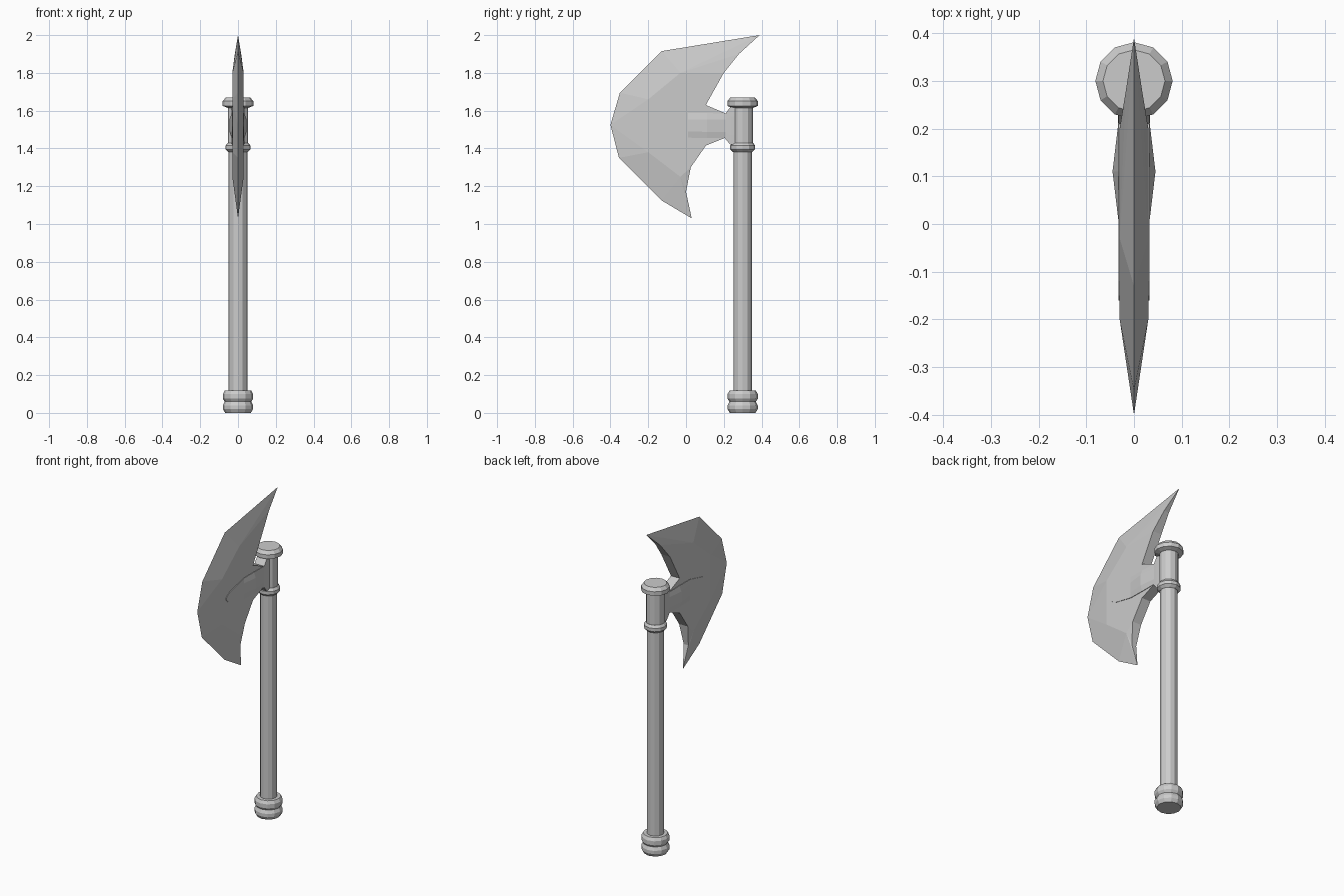
import bpy, bmesh, math

if "Cube" in bpy.data.objects:
    bpy.data.objects.remove(bpy.data.objects["Cube"])

HANDLE_Y = 0.30


def finish(name, bm):
    bmesh.ops.remove_doubles(bm, verts=bm.verts, dist=0.0005)
    bmesh.ops.recalc_face_normals(bm, faces=bm.faces)
    me = bpy.data.meshes.new(name)
    bm.to_mesh(me)
    bm.free()
    ob = bpy.data.objects.new(name, me)
    bpy.context.collection.objects.link(ob)
    return ob


def lathe(name, profile, sides=12):
    """Closed solid of revolution around the handle axis from (radius, z) rings."""
    bm = bmesh.new()
    rings = []
    for r, z in profile:
        angles = [2 * math.pi * i / sides for i in range(sides)]
        rings.append([bm.verts.new((r * math.cos(a), HANDLE_Y + r * math.sin(a), z))
                      for a in angles])
    for lo, hi in zip(rings, rings[1:]):
        for i in range(sides):
            j = (i + 1) % sides
            bm.faces.new((lo[i], lo[j], hi[j], hi[i]))
    bm.faces.new(rings[0][::-1])
    bm.faces.new(rings[-1])
    return finish(name, bm)


# Handle parts
lathe("pommel", [(0.068, 0), (0.08, 0.02), (0.08, 0.04), (0.07, 0.06),
                 (0.08, 0.075), (0.08, 0.10), (0.07, 0.118)])
lathe("shaft", [(0.049, 0.10), (0.049, 1.40)])
lathe("collar", [(0.05, 1.38), (0.066, 1.395), (0.066, 1.415), (0.055, 1.43)])
lathe("socket", [(0.054, 1.42), (0.054, 1.63)])
lathe("top_cap", [(0.055, 1.615), (0.081, 1.625), (0.081, 1.65), (0.065, 1.67)])

# Blade: sharp rim, flat cheek and thick back edge, as (x, y, z) on one side
T = 0.03
rim = [(0, 0.39, 2.0), (0, -0.13, 1.915), (0, -0.35, 1.695), (0, -0.40, 1.525),
       (0, -0.355, 1.35), (0, -0.13, 1.125), (0, 0.03, 1.03)]
ridge = [(T, -0.03, 1.80), (T, -0.20, 1.66), (T, -0.20, 1.38), (T, -0.03, 1.25)]
back = [(0, 0.03, 1.03), (0.016, 0.0, 1.17), (T, 0.025, 1.30), (T, 0.105, 1.415),
        (T, 0.205, 1.455), (T, 0.235, 1.42), (T, 0.235, 1.62), (T, 0.21, 1.585),
        (T, 0.105, 1.63), (T, 0.20, 1.80), (0.017, 0.28, 1.90), (0, 0.39, 2.0)]
bm = bmesh.new()


def side(s):
    mk = lambda pts: [bm.verts.new((s * x, y, z)) for x, y, z in pts]
    e, r, b = mk(rim), mk(ridge), mk(back)
    for f in [(e[0], e[1], r[0]), (e[0], r[0], b[10]), (b[10], r[0], b[9]),
              (e[1], e[2], r[1], r[0]), (e[2], e[3], r[1]), (e[3], r[2], r[1]),
              (e[3], e[4], r[2]), (e[4], e[5], r[3], r[2]), (e[5], e[6], r[3]),
              (e[6], b[1], r[3]), (r[3], b[1], b[2])]:
        bm.faces.new(f)
    bm.faces.new(r + b[2:10])
    return b


right, left = side(1), side(-1)
for i in range(1, len(back) - 2):
    bm.faces.new((right[i], right[i + 1], left[i + 1], left[i]))
bm.faces.new((right[0], right[1], left[1]))
bm.faces.new((right[10], right[11], left[10]))
finish("blade", bm)

# Tongue bracing the blade: (y, half width, lower z, upper z) sections
sections = [(0.28, 0.034, 1.42, 1.62), (0.235, 0.034, 1.42, 1.62),
            (0.21, 0.033, 1.455, 1.585), (0.11, 0.045, 1.455, 1.587),
            (0.01, 0.033, 1.457, 1.587), (-0.12, 0.033, 1.485, 1.555),
            (-0.15, 0.033, 1.503, 1.54), (-0.16, 0.033, 1.515, 1.528)]
bm = bmesh.new()
loops = []
for y, w, lo, hi in sections:
    # long bevel turns the swollen middle into a faceted bulge
    c = max(w - 0.033, 0)
    d = (hi - lo) * 0.25
    half = [(w - c, lo), (w, lo + d), (w, hi - d), (w - c, hi)]
    pts = half + [(-x, z) for x, z in reversed(half)]
    loops.append([bm.verts.new((x, y, z)) for x, z in pts])
for a, b in zip(loops, loops[1:]):
    for i in range(8):
        j = (i + 1) % 8
        bm.faces.new((a[i], a[j], b[j], b[i]))
bm.faces.new(loops[0])
bm.faces.new(loops[-1][::-1])
finish("blade_tongue", bm)
